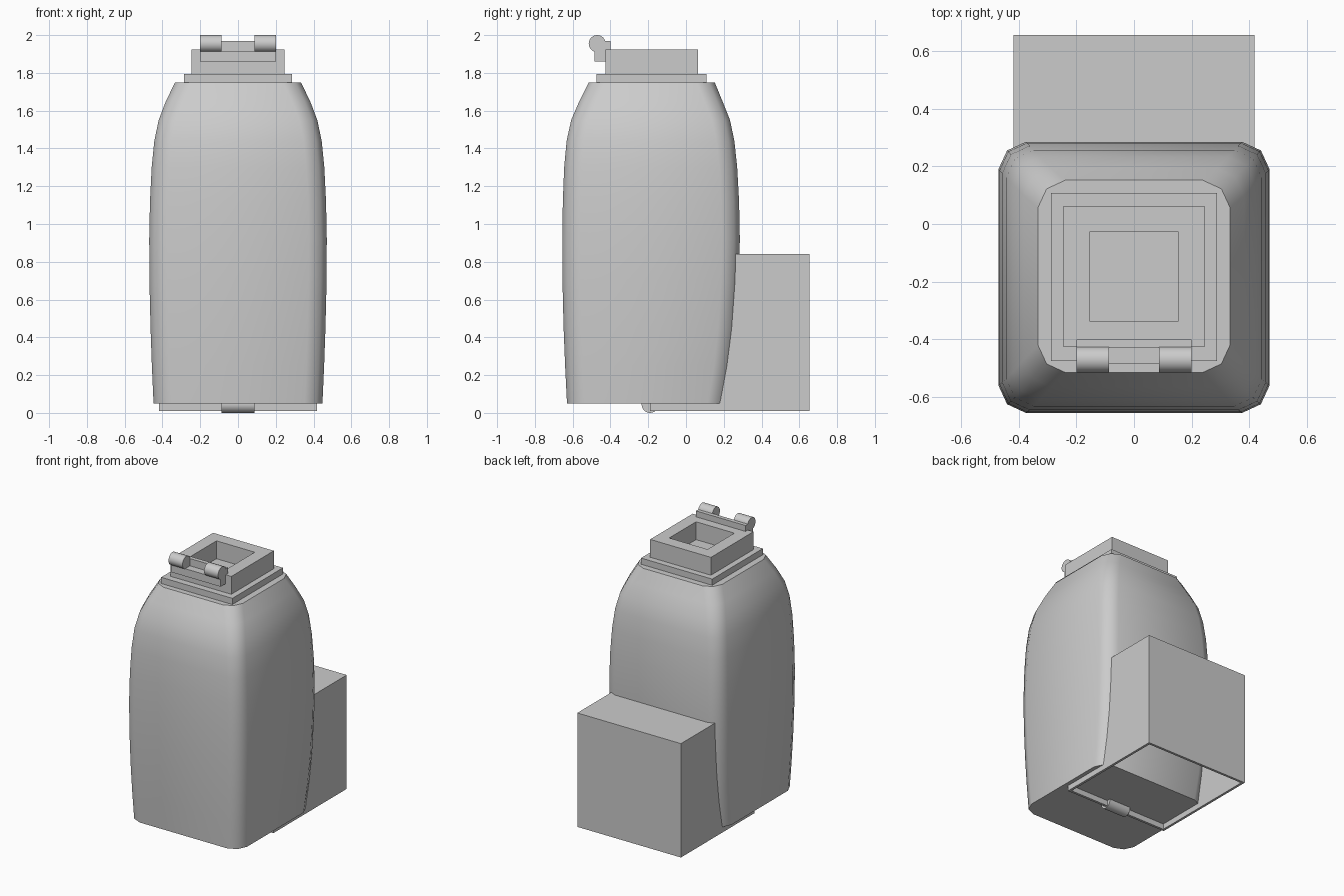
import bpy, bmesh, math

if "Cube" in bpy.data.objects:
    bpy.data.objects.remove(bpy.data.objects["Cube"])

grey = bpy.data.materials.new("plain_grey")
grey.diffuse_color = (0.6, 0.6, 0.6, 1)
grey.use_nodes = True
grey.node_tree.nodes["Principled BSDF"].inputs["Base Color"].default_value = grey.diffuse_color


def finish(name, bm, smooth=None):
    bmesh.ops.recalc_face_normals(bm, faces=bm.faces)
    mesh = bpy.data.meshes.new(name)
    bm.to_mesh(mesh)
    bm.free()
    mesh.materials.append(grey)
    ob = bpy.data.objects.new(name, mesh)
    bpy.context.collection.objects.link(ob)
    if smooth:
        bpy.ops.object.select_all(action='DESELECT')
        ob.select_set(True)
        bpy.context.view_layer.objects.active = ob
        bpy.ops.object.shade_smooth_by_angle(angle=math.radians(smooth))
    return ob


def block(name, x, y, z, pocket=None):
    """Box spanning x, y, z; pocket = (side, rim, depth) sinks a well in one end."""
    bm = bmesh.new()
    bmesh.ops.create_cube(bm, size=1)
    for v in bm.verts:
        v.co = [lo + (c + 0.5) * (hi - lo) for c, (lo, hi) in zip(v.co, (x, y, z))]
    if pocket:
        side, rim, depth = pocket
        bm.normal_update()
        end = max(bm.faces, key=lambda f: f.normal.z * side)
        bmesh.ops.inset_region(bm, faces=[end], thickness=rim)
        well = bmesh.ops.extrude_discrete_faces(bm, faces=[end])["faces"][0]
        for v in well.verts:
            v.co.z -= side * depth
    return finish(name, bm)


def knuckle(name, x0, x1, y, z, r=0.045, sides=24):
    """Hinge barrel lying along x."""
    bm = bmesh.new()
    rings = []
    for x in (x0, x1):
        rings.append([bm.verts.new((x, y + r * math.cos(a), z + r * math.sin(a)))
                      for a in (2 * math.pi * i / sides for i in range(sides))])
        bm.faces.new(rings[-1])
    for i in range(sides):
        j = (i + 1) % sides
        bm.faces.new((rings[0][i], rings[0][j], rings[1][j], rings[1][i]))
    return finish(name, bm, 40)


# Bulging body: height, half width, front y, back y
sections = [(0.05, 0.447, -0.63, 0.21), (0.25, 0.456, -0.64, 0.243),
            (0.45, 0.463, -0.648, 0.265), (0.70, 0.469, -0.654, 0.28),
            (0.92, 0.47, -0.655, 0.285), (1.12, 0.466, -0.652, 0.281),
            (1.30, 0.457, -0.645, 0.271), (1.44, 0.443, -0.632, 0.256),
            (1.55, 0.42, -0.608, 0.233), (1.65, 0.382, -0.565, 0.193),
            (1.75, 0.333, -0.515, 0.152)]
bm = bmesh.new()
rings = []
for z, w, front, back in sections:
    ring = []
    for sx, sy in ((1, 1), (-1, 1), (-1, -1), (1, -1)):
        corner = [(0, 0.095), (0.03, 0.03), (0.095, 0)]
        if sx * sy < 0:
            corner.reverse()
        for dx, dy in corner:
            ring.append(bm.verts.new((sx * (w - dx), (back - dy) if sy > 0 else (front + dy), z)))
    rings.append(ring)
for a, b in zip(rings, rings[1:]):
    for i in range(len(a)):
        j = (i + 1) % len(a)
        bm.faces.new((a[i], a[j], b[j], b[i]))
bm.faces.new(rings[0])
bm.faces.new(rings[-1])
finish("body", bm, 50)

# Hollow rear housing, open underneath
block("rear_housing", (-0.418, 0.418), (-0.19, 0.655), (0.01, 0.84), (-1, 0.025, 0.805))
knuckle("bottom_knuckle", -0.088, 0.088, -0.19, 0.045)

# Square neck with a well
block("neck_flange", (-0.287, 0.287), (-0.475, 0.108), (1.748, 1.795))
block("neck", (-0.245, 0.245), (-0.427, 0.063), (1.75, 1.925), (1, 0.128, 0.17))

# Hinge on the front of the neck
block("hinge_plate", (-0.2, 0.2), (-0.485, -0.425), (1.86, 1.915))
block("hinge_lip", (-0.2, 0.2), (-0.43, -0.40), (1.90, 1.968))
for side, x in (("left", -0.2), ("right", 0.087)):
    knuckle(side + "_hinge_knuckle", x, x + 0.113, -0.47, 1.955)
    block(side + "_hinge_web", (x, x + 0.113), (-0.485, -0.425), (1.91, 1.968))
